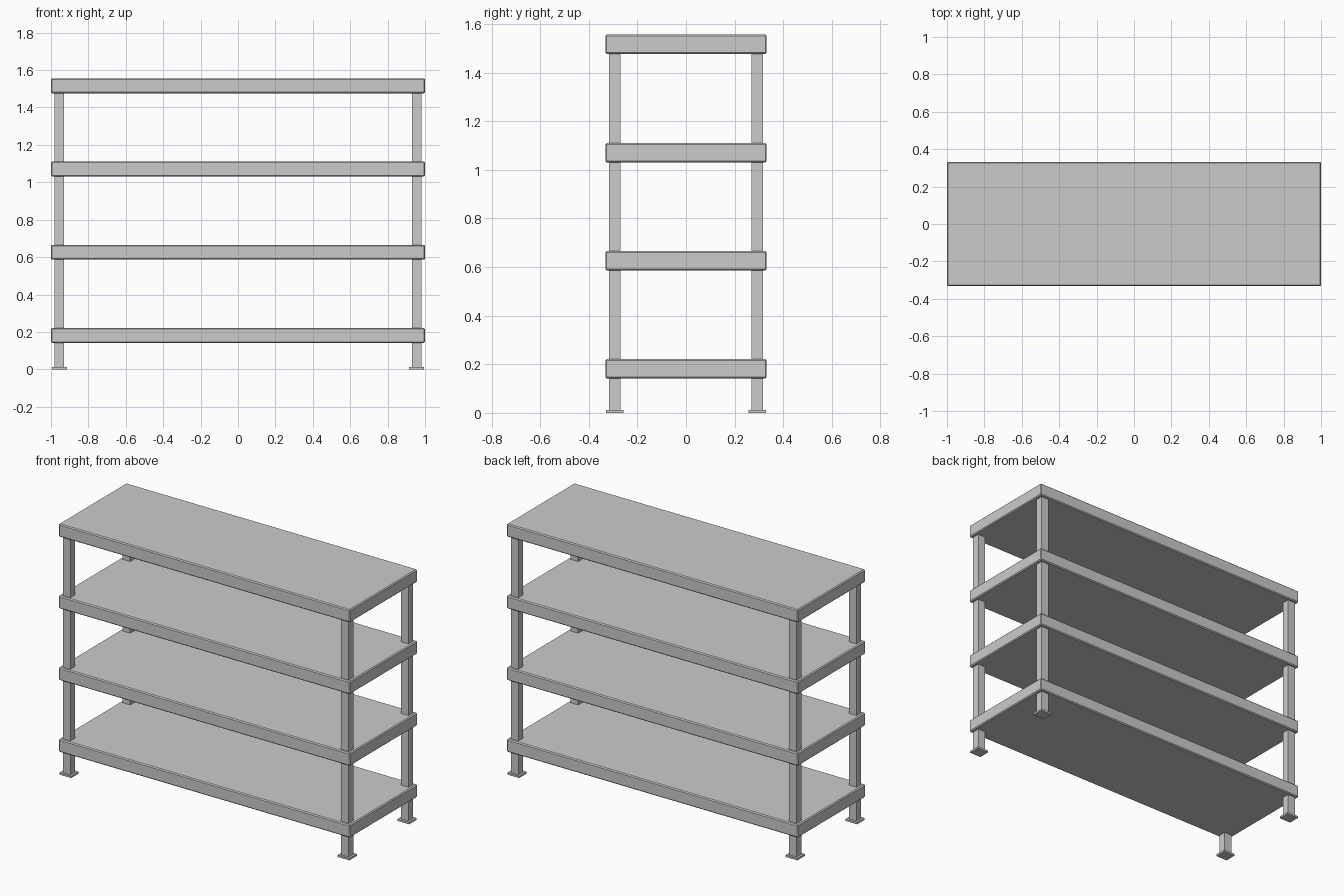
import bpy

if "Cube" in bpy.data.objects:
    bpy.data.objects.remove(bpy.data.objects["Cube"])


def box(name, center, size, bevel=0.0):
    bpy.ops.mesh.primitive_cube_add(size=1, location=center)
    ob = bpy.context.object
    ob.name = name
    ob.scale = size
    bpy.ops.object.transform_apply(location=False, rotation=False, scale=True)
    if bevel:
        mod = ob.modifiers.new("edge_bevel", 'BEVEL')
        mod.width = bevel
        mod.segments = 1
    return ob


SHELF_H = 0.08
PITCH = 0.445
FIRST_Z = 0.181
POST_X, POST_Y = 0.955, 0.293

# Four solid shelf boards with slightly chamfered edges
for i in range(4):
    box(f"shelf_{i + 1}", (0, 0, FIRST_Z + i * PITCH), (2.0, 0.664, SHELF_H), 0.006)

# Corner posts reaching into the top shelf, each on a square foot plate
post_top = FIRST_Z + 3 * PITCH
for sx, side in ((-1, "left"), (1, "right")):
    for sy, end in ((-1, "front"), (1, "back")):
        x, y = sx * POST_X, sy * POST_Y
        box(f"{end}_{side}_post", (x, y, post_top / 2 + 0.003), (0.052, 0.047, post_top - 0.006))
        box(f"{end}_{side}_foot", (x, y, 0.006), (0.08, 0.073, 0.012))
